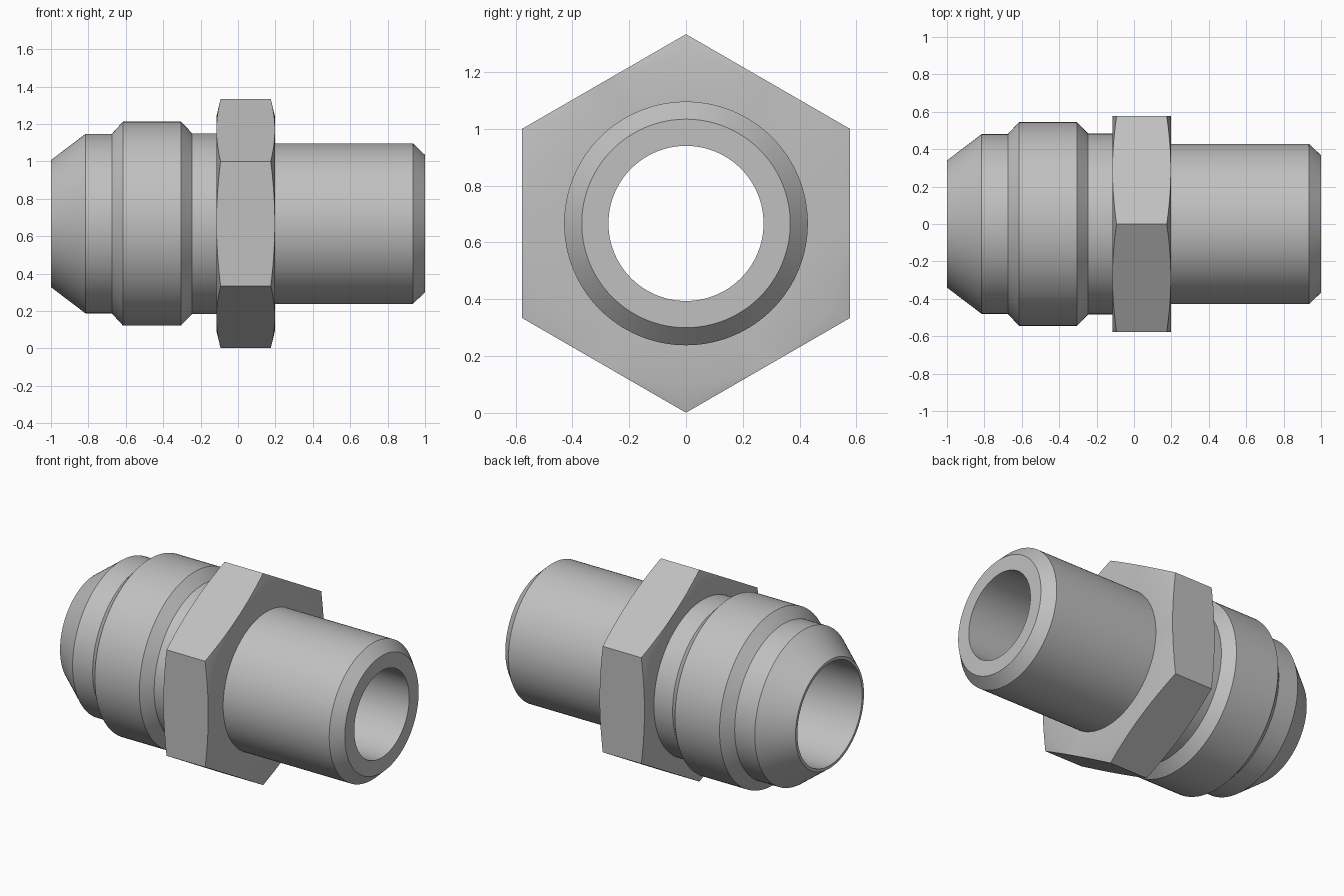
import bpy, bmesh
from math import pi, cos, sin, radians

cube = bpy.data.objects.get("Cube")
if cube:
    bpy.data.objects.remove(cube, do_unlink=True)

AXIS_Z = 0.667
FLAT = 0.577          # hexagon centre to flat

steel = bpy.data.materials.new("grey steel")
steel.use_nodes = True
colour = (0.53, 0.53, 0.53, 1)
steel.diffuse_color = colour
steel.node_tree.nodes["Principled BSDF"].inputs["Base Color"].default_value = colour


def sweep(name, section, segments):
    """Closed ring about the x axis; section(angle) gives (x, radius) points."""
    bm = bmesh.new()
    rings = []
    for i in range(segments):
        a = 2 * pi * i / segments
        rings.append([bm.verts.new((x, r * sin(a), r * cos(a))) for x, r in section(a)])
    for i, ring in enumerate(rings):
        nxt = rings[(i + 1) % segments]
        for j in range(len(ring)):
            k = (j + 1) % len(ring)
            bm.faces.new((ring[j], ring[k], nxt[k], nxt[j]))
    bmesh.ops.recalc_face_normals(bm, faces=bm.faces)
    mesh = bpy.data.meshes.new(name)
    bm.to_mesh(mesh)
    bm.free()
    mesh.materials.append(steel)
    obj = bpy.data.objects.new(name, mesh)
    obj.location.z = AXIS_Z
    bpy.context.collection.objects.link(obj)
    bpy.ops.object.select_all(action="DESELECT")
    obj.select_set(True)
    bpy.context.view_layer.objects.active = obj
    bpy.ops.object.shade_smooth_by_angle(angle=radians(22))
    return obj


# Turned body: flared nose, raised collar, neck, plain pipe end and stepped bore
BODY = [(-1, 0.34), (-0.815, 0.48), (-0.675, 0.48), (-0.615, 0.545),
        (-0.305, 0.545), (-0.245, 0.483), (0.04, 0.483), (0.04, 0.429),
        (0.935, 0.429), (1, 0.367), (1, 0.273), (0.05, 0.273),
        (0.02, 0.322), (-1, 0.322)]
sweep("turned_body", lambda a: BODY, 128)


# Hexagon collar with conically chamfered corners
def hex_section(a):
    edge = FLAT / cos((a % (pi / 3)) - pi / 6)
    drop = 0.022 * (edge - FLAT) / (0.667 - FLAT)
    left, right = -0.115, 0.197
    return [(left, 0.4), (left, FLAT - 0.002), (left + drop, edge),
            (right - drop, edge), (right, FLAT - 0.002), (right, 0.4)]


sweep("hexagon_collar", hex_section, 96)
